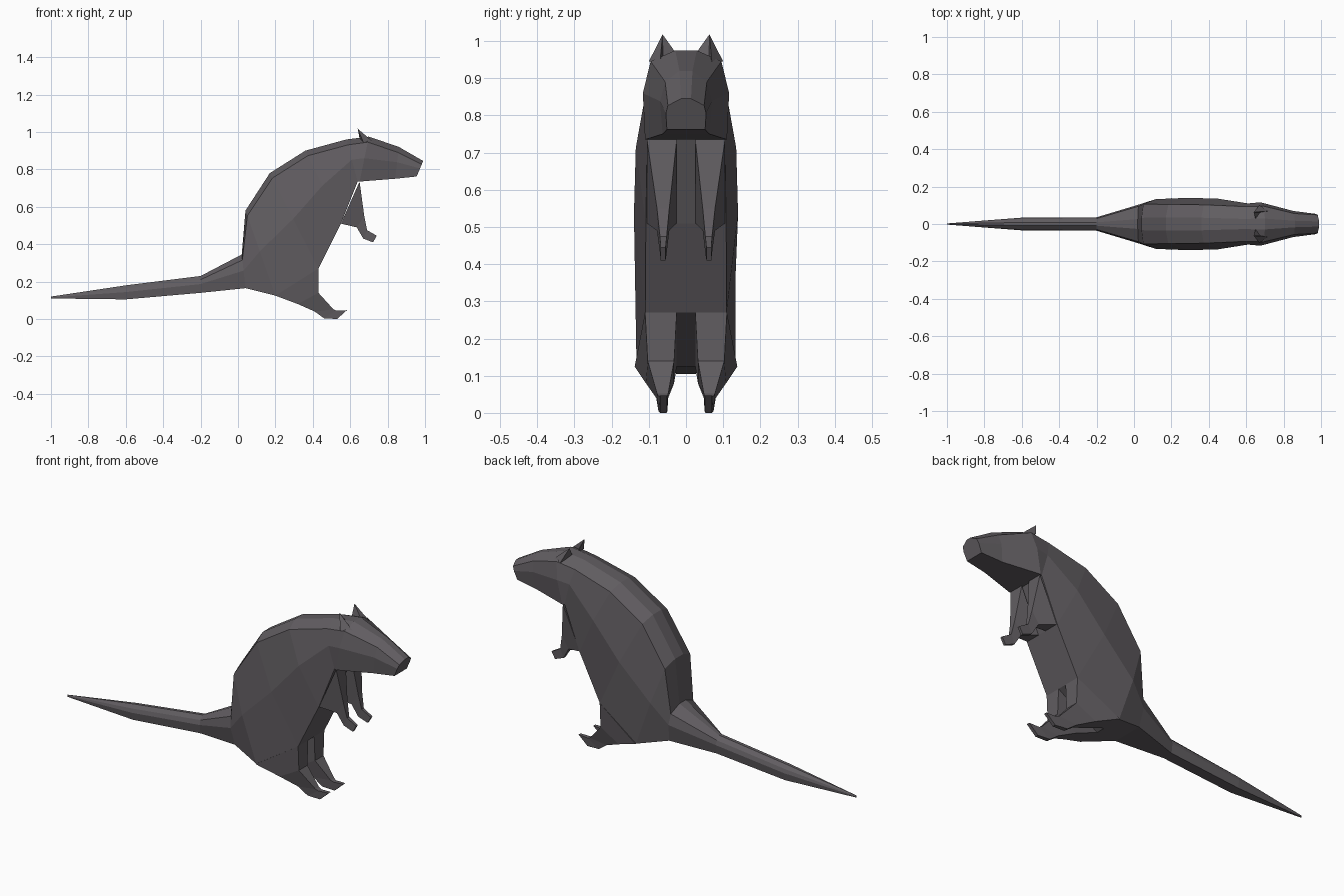
import bpy, bmesh

if "Cube" in bpy.data.objects:
    bpy.data.objects.remove(bpy.data.objects["Cube"])

fur = bpy.data.materials.new("dark_fur")
fur.diffuse_color = (0.12, 0.11, 0.12, 1)
fur.use_nodes = True
fur.node_tree.nodes["Principled BSDF"].inputs["Base Color"].default_value = fur.diffuse_color


def finish(name, bm):
    bmesh.ops.recalc_face_normals(bm, faces=bm.faces)
    me = bpy.data.meshes.new(name)
    bm.to_mesh(me)
    bm.free()
    me.materials.append(fur)
    ob = bpy.data.objects.new(name, me)
    bpy.context.collection.objects.link(ob)
    return ob


def loft(name, rings):
    bm = bmesh.new()
    rows = [[bm.verts.new(p) for p in r] for r in rings]
    n = len(rows[0])
    for a, b in zip(rows, rows[1:]):
        for i in range(n):
            j = (i + 1) % n
            bm.faces.new((a[i], a[j], b[j], b[i]))
    bm.faces.new(rows[0])
    bm.faces.new(rows[-1])
    return finish(name, bm)


def body_ring(tx, tz, bx, bz, w, top=0.8, low=0.8):
    """Eight-sided slice between a spine point and a belly point."""
    h = ((tx - bx) ** 2 + (tz - bz) ** 2) ** 0.5
    drop = min(0.03, 0.22 * h) / h
    half = [(0.25, 0), (top, drop), (1, 0.48), (low, 1)]
    pts = [(f * w, t) for f, t in half]
    pts += [(-y, t) for y, t in reversed(pts)]
    return [(tx + (bx - tx) * t, y, tz + (bz - tz) * t) for y, t in pts]


def limb_ring(fx, fz, bx, bz, yin, yout, yback, s):
    """Four-sided slice between a front edge and a rear edge."""
    return [(fx, s * yin, fz), (fx, s * yout, fz),
            (bx, s * yback, bz), (bx, s * yin, bz)]


# Tail, trunk and neck, from rear to front
tail = [(-1, .12, -1, .11, .003), (-.6, .18, -.6, .105, .034),
        (-.2, .23, -.2, .14, .036)]
trunk = [(.02, .345, .04, .165, .105, .9, .8), (.04, .58, .2, .125, .133, .8, 1),
         (.17, .78, .43, .27, .14, .75, .78), (.36, .90, .55, .51, .135, .76, .8),
         (.58, .96, .64, .735, .11, .85, .95)]
loft("body_and_tail", [body_ring(*r) for r in tail + trunk])

# Head tapering to a blunt snout
head = [(.58, .96, .64, .735, .11, .85, .95), (.70, .975, .65, .735, .116, .82, .95),
        (.86, .92, .84, .75, .07, .8, .9), (.99, .845, .955, .762, .054, .9, .95)]
loft("head", [body_ring(*r) for r in head])

# Paired limbs and ears
arm = [(.65, .735, .55, .51, .025, .105, .105), (.675, .55, .635, .49, .045, .078, .078),
       (.69, .475, .67, .43, .052, .07, .07), (.742, .445, .722, .41, .055, .068, .068)]
leg = [(.43, .27, .2, .125, .025, .11, .138), (.43, .14, .32, .08, .032, .103, .108),
       (.51, .052, .41, .04, .048, .078, .08), (.525, .045, .46, .004, .05, .074, .074),
       (.582, .047, .53, 0, .053, .07, .07)]
for side, s in (("left", 1), ("right", -1)):
    loft(side + "_front_leg", [limb_ring(*r, s) for r in arm])
    loft(side + "_hind_leg", [limb_ring(*r, s) for r in leg])
    bm = bmesh.new()
    tip, outer, inner, front, hollow = [bm.verts.new((x, s * y, z)) for x, y, z in (
        (.64, .063, 1.018), (.67, .1, .945), (.65, .025, .965),
        (.73, .07, .94), (.675, .062, .955))]
    for f in ((tip, outer, front), (tip, front, hollow), (tip, hollow, inner),
              (tip, inner, outer), (inner, hollow, front), (inner, front, outer)):
        bm.faces.new(f)
    finish(side + "_ear", bm)
